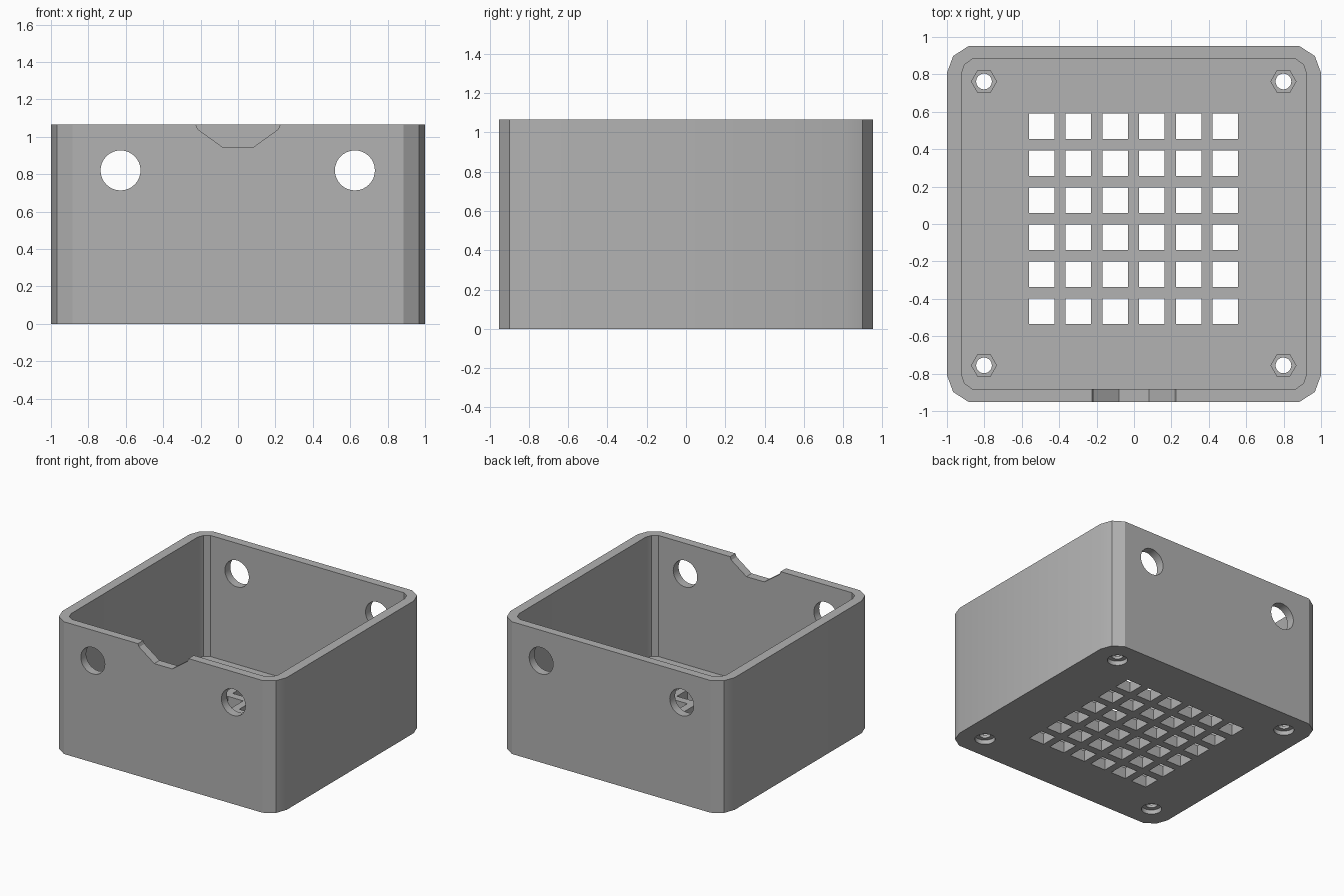
import bpy, bmesh, math
from mathutils import Matrix, Vector

cube = bpy.data.objects.get("Cube")
if cube:
    bpy.data.objects.remove(cube, do_unlink=True)

HEIGHT, FLOOR = 1.065, 0.09

grey = bpy.data.materials.new("plain grey")
grey.use_nodes = True
colour = (0.445, 0.445, 0.445, 1)
grey.diffuse_color = colour
grey.node_tree.nodes["Principled BSDF"].inputs["Base Color"].default_value = colour


def prism(bm, points, low, high, matrix=Matrix()):
    """Extrude a closed outline along its local z."""
    face = bm.faces.new([bm.verts.new(matrix @ Vector((x, y, low))) for x, y in points])
    new = bmesh.ops.extrude_face_region(bm, geom=[face])["geom"]
    shift = matrix.to_3x3() @ Vector((0, 0, high - low))
    bmesh.ops.translate(bm, vec=shift, verts=[g for g in new if isinstance(g, bmesh.types.BMVert)])


def solid(name, shapes):
    """One object made of separate prisms."""
    bm = bmesh.new()
    for shape in shapes:
        prism(bm, *shape)
    bmesh.ops.recalc_face_normals(bm, faces=bm.faces)
    mesh = bpy.data.meshes.new(name)
    bm.to_mesh(mesh)
    bm.free()
    mesh.materials.append(grey)
    obj = bpy.data.objects.new(name, mesh)
    bpy.context.collection.objects.link(obj)
    return obj


def ring(cx, cy, radius, sides):
    turn = math.tau / sides
    return [(cx + radius * math.cos(i * turn), cy + radius * math.sin(i * turn)) for i in range(sides)]


def rounded(hx, hy, corner):
    """Rectangle whose corners follow a short list of insets, mirrored round."""
    quarter = [(hx - a, hy - b) for a, b in corner]
    points = []
    for sx, sy in ((1, 1), (1, -1), (-1, -1), (-1, 1)):
        part = [(x * sx, y * sy) for x, y in quarter]
        points += part if sx * sy > 0 else part[::-1]
    return points


# Outer block
box = solid("box_shell", [(rounded(1, 0.951, [(0.115, 0), (0.033, 0.053), (0, 0.143)]), 0, HEIGHT)])

# Inner cavity
cavity = [(rounded(0.923, 0.883, [(0.06, 0), (0.017, 0.031), (0, 0.08)]), FLOOR, HEIGHT + 0.2)]

# Outlines drawn in x-z and run along y
upright = Matrix.Rotation(math.pi / 2, 4, "X")

# Cable notch in the front rim
half = [(0.08, 0.943), (0.215, 1.04), (0.225, HEIGHT), (0.225, 1.2)]
notch = [(half + [(-x, z) for x, z in reversed(half)], 0.7, 1.2, upright)]

# Round ports through front and back walls
ports = [(ring(x, 0.82, 0.107, 32), -1.2, 1.2, upright) for x in (-0.628, 0.625)]

# Square vent grid in the floor
s = 0.068
vents = []
for i in range(6):
    for j in range(6):
        cx, cy = -0.494 + 0.1965 * i, -0.467 + 0.198 * j
        vents.append(([(cx - s, cy - s), (cx + s, cy - s), (cx + s, cy + s), (cx - s, cy + s)], -0.1, 0.3))

# Corner screw holes with nut pockets above and head recesses below
spots = [(x, y) for x in (-0.802, 0.799) for y in (-0.756, 0.762)]
shafts = [(ring(x, y, 0.042, 32), -0.1, 0.3) for x, y in spots]
nuts = [(ring(x, y, 0.067, 6), FLOOR - 0.03, 0.3) for x, y in spots]
heads = [(ring(x, y, 0.075, 32), -0.1, 0.035) for x, y in spots]

bpy.context.view_layer.objects.active = box
for name, shapes in (("cavity", cavity), ("notch", notch), ("ports", ports), ("vents", vents),
                     ("shafts", shafts), ("nuts", nuts), ("heads", heads)):
    cutter = solid(name + "_cutter", shapes)
    cutter.hide_render = True
    cut = box.modifiers.new(name, "BOOLEAN")
    cut.operation, cut.solver, cut.object = "DIFFERENCE", "EXACT", cutter
    bpy.ops.object.modifier_apply(modifier=cut.name)
    bpy.data.objects.remove(cutter, do_unlink=True)

box.select_set(True)
bpy.ops.object.shade_smooth_by_angle(angle=math.radians(30))
